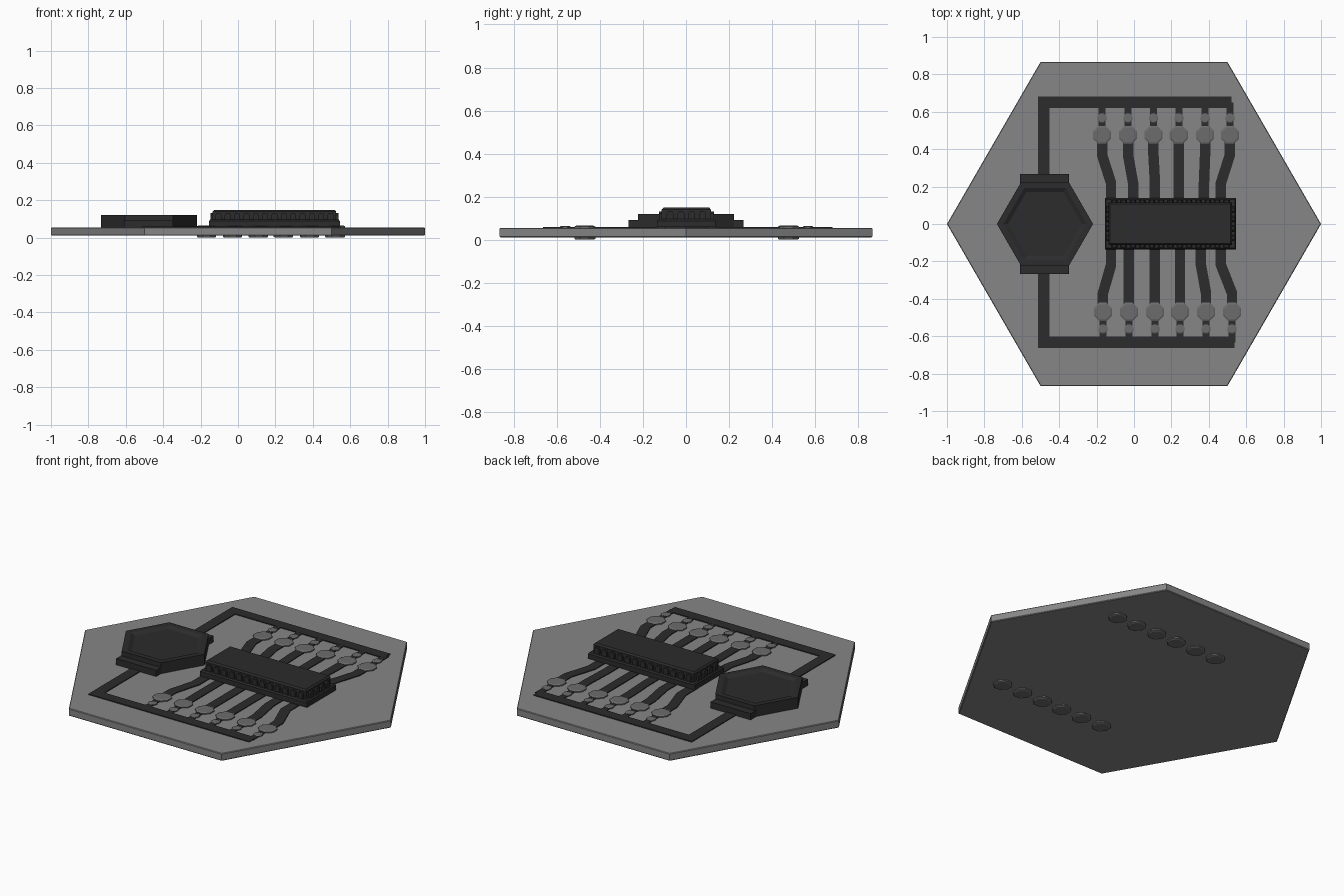
import bpy, bmesh, math
from mathutils import Vector

if "Cube" in bpy.data.objects:
    bpy.data.objects.remove(bpy.data.objects["Cube"])


def material(name, v):
    m = bpy.data.materials.new(name)
    m.diffuse_color = (v, v, v, 1)
    m.use_nodes = True
    m.node_tree.nodes["Principled BSDF"].inputs["Base Color"].default_value = m.diffuse_color
    return m


GREY = material("board_grey", 0.24)
DARK = material("dark", 0.025)
PAD = material("pad_grey", 0.15)


def finish(name, bm, mat):
    bmesh.ops.recalc_face_normals(bm, faces=bm.faces)
    me = bpy.data.meshes.new(name)
    bm.to_mesh(me)
    bm.free()
    me.materials.append(mat)
    ob = bpy.data.objects.new(name, me)
    bpy.context.collection.objects.link(ob)
    return ob


def loft(name, rings, mat):
    """Skin a stack of point rings and cap both ends."""
    bm = bmesh.new()
    vs = [[bm.verts.new(p) for p in r] for r in rings]
    n = len(vs[0])
    for a, b in zip(vs, vs[1:]):
        for i in range(n):
            j = (i + 1) % n
            bm.faces.new((a[i], a[j], b[j], b[i]))
    bm.faces.new(vs[0][::-1])
    bm.faces.new(vs[-1])
    return finish(name, bm, mat)


def prism(name, x, y, sides, profile, mat, turn=0.0):
    """Regular prism following a (radius, z) profile."""
    ang = [turn + 2 * math.pi * i / sides for i in range(sides)]
    return loft(name, [[(x + r * math.cos(a), y + r * math.sin(a), z) for a in ang]
                       for r, z in profile], mat)


def block(name, x0, x1, y0, y1, profile, mat):
    """Box following an (inset, z) profile."""
    return loft(name, [[(x0 + i, y0 + i, z), (x1 - i, y0 + i, z),
                        (x1 - i, y1 - i, z), (x0 + i, y1 - i, z)] for i, z in profile], mat)


def trace(name, pts, width, z0, z1, mat):
    """Flat mitred ribbon along a path."""
    pts = [Vector(p) for p in pts]
    left, right = [], []
    for i, p in enumerate(pts):
        d0 = (p - pts[max(i - 1, 0)]).normalized()
        d1 = (pts[min(i + 1, len(pts) - 1)] - p).normalized()
        n0, n1 = Vector((-d0.y, d0.x)), Vector((-d1.y, d1.x))
        n = (n0 + n1).normalized()
        k = n.dot(n1 if n1.length > 0 else n0)
        left.append(p + n * width / 2 / k)
        right.append(p - n * width / 2 / k)
    bm = bmesh.new()
    rows = [[bm.verts.new((v.x, v.y, z)) for v in side]
            for side, z in ((left, z0), (right, z0), (right, z1), (left, z1))]
    for i in range(len(pts) - 1):
        for a in range(4):
            b = (a + 1) % 4
            bm.faces.new((rows[a][i], rows[a][i + 1], rows[b][i + 1], rows[b][i]))
    for i in (0, -1):
        bm.faces.new([r[i] for r in rows])
    return finish(name, bm, mat)


TOP = 0.055

# hexagonal board with a fine chamfer
prism("board", 0, 0, 6, [(0.996, 0.011), (1, 0.015), (1, 0.051), (0.996, TOP)], GREY)

# hexagonal battery with a recessed lid, and its holder tabs
prism("battery", -0.476, 0, 6,
      [(0.257, 0.05), (0.257, 0.12), (0.222, 0.12), (0.198, 0.108)], DARK)
for s, side in ((1, "back"), (-1, "front")):
    y0, y1 = sorted((s * 0.15, s * 0.268))
    block("battery_tab_" + side, -0.61, -0.348, y0, y1, [(0, 0.05), (0, 0.092)], DARK)

# chip: wide base and chamfered body
block("chip_base", -0.155, 0.545, -0.135, 0.138,
      [(0, 0.06), (0, 0.088), (0.006, 0.096)], DARK)
block("chip_body", -0.135, 0.525, -0.113, 0.116,
      [(0, 0.06), (0, 0.14), (0.008, 0.149)], DARK)


# round-topped chip pins along all sides
def pin(x, y, along_x):
    prof = [(-0.016, 0.09), (0.016, 0.09), (0.016, 0.122), (0.009, 0.132),
            (-0.009, 0.132), (-0.016, 0.122)]
    rings = []
    for t in (-0.01, 0.01):
        rings.append([(x + u, y + t, z) if along_x else (x + t, y + u, z) for u, z in prof])
    loft("chip_pin", rings, DARK)


for i in range(13):
    for y in (-0.116, 0.119):
        pin(-0.105 + 0.05 * i, y, True)
for i in range(4):
    for x in (-0.138, 0.528):
        pin(x, -0.0735 + 0.05 * i, False)

# for each row: side, pad y, rail y, rail end x, pad xs, chip xs
ROWS = [
    ("back", 1, 0.476, 0.65, 0.52,
     (-0.171, -0.032, 0.104, 0.24, 0.38, 0.513),
     (-0.123, -0.005, 0.112, 0.24, 0.374, 0.465)),
    ("front", -1, 0.47, 0.633, 0.538,
     (-0.166, -0.027, 0.112, 0.246, 0.385, 0.524),
     (-0.123, -0.027, 0.112, 0.246, 0.358, 0.465)),
]
for side, s, pad_y, rail_y, end, pads, legs in ROWS:
    # supply rail from the battery
    trace("rail_" + side, [(-0.483, s * 0.2), (-0.483, s * rail_y), (end, s * rail_y)],
          0.062, 0.05, 0.06, DARK)
    for px, lx in zip(pads, legs):
        # bent trace from chip to pad, then a thin stub to the rail
        trace("signal_trace_" + side,
              [(lx, s * 0.1), (lx, s * 0.22), (px, s * 0.37), (px, s * pad_y)],
              0.056, 0.05, 0.06, DARK)
        trace("stub_trace_" + side, [(px, s * pad_y), (px, s * rail_y)],
              0.036, 0.05, 0.0595, DARK)
        # through pad and small solder dot
        prism("pad_" + side, px, s * pad_y, 8,
              [(0.044, 0), (0.053, 0.004), (0.053, 0.061), (0.044, 0.065)],
              PAD, math.pi / 8)
        prism("solder_dot_" + side, px, s * (pad_y + 0.091), 8,
              [(0.026, 0.05), (0.026, 0.061), (0.022, 0.063)], PAD, math.pi / 8)
